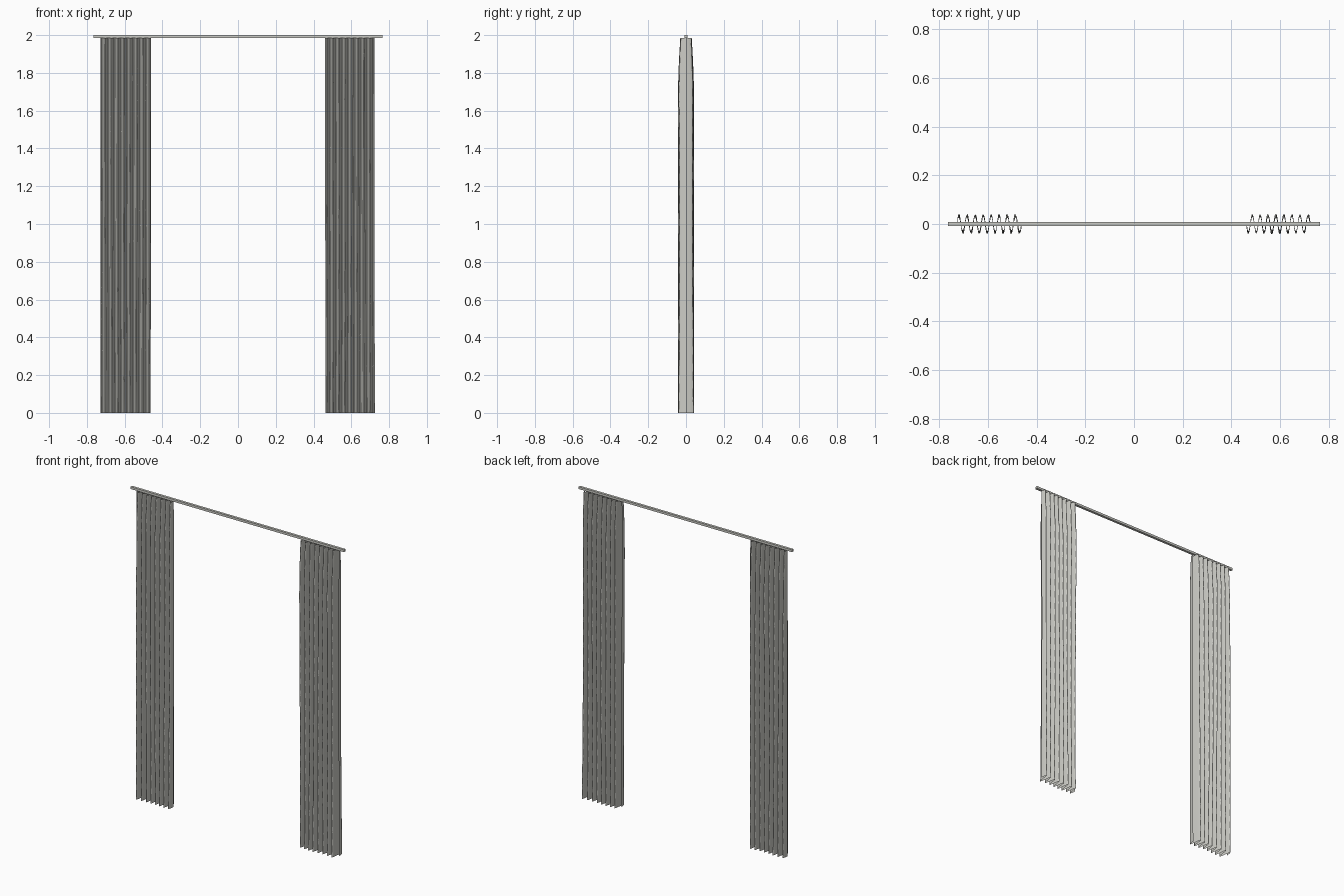
import bpy, bmesh, math

old = bpy.data.objects.get("Cube")
if old:
    bpy.data.objects.remove(old, do_unlink=True)


def material(name, color):
    mat = bpy.data.materials.new(name)
    mat.use_nodes = True
    mat.diffuse_color = color
    mat.node_tree.nodes["Principled BSDF"].inputs["Base Color"].default_value = color
    return mat


cloth = material("pale grey cloth", (0.6, 0.6, 0.56, 1))

WAVES, STEPS, ROWS = 8, 12, 24
TOP = 1.985


def fold_depth(z):
    # pleats are gathered at the rod and open out below it
    gather = min(1, (TOP - z) / 0.3)
    return 0.028 + 0.011 * math.sin(gather * math.pi / 2)


def curtain(name, side, outer, inner, phase):
    bm = bmesh.new()
    rows = []
    count = WAVES * STEPS
    for r in range(ROWS + 1):
        z = TOP * r / ROWS
        row = []
        for i in range(count + 1):
            t = i / count
            a = t * WAVES * math.tau
            # slow drift keeps the hanging folds slightly irregular
            drift = 0.003 * math.sin(2 * z + 5 * t + phase) * (TOP - z) / TOP
            vary = 1 + 0.08 * math.sin(9 * t + 2 * z + phase)
            x = side * (outer + (inner - outer) * t) + drift
            row.append(bm.verts.new((x, fold_depth(z) * vary * math.sin(a), z)))
        rows.append(row)
    for low, high in zip(rows, rows[1:]):
        for i in range(count):
            bm.faces.new((low[i], low[i + 1], high[i + 1], high[i]))
    if side > 0:
        bmesh.ops.reverse_faces(bm, faces=bm.faces[:])
    mesh = bpy.data.meshes.new(name)
    bm.to_mesh(mesh)
    bm.free()
    mesh.materials.append(cloth)
    mesh.shade_smooth()
    obj = bpy.data.objects.new(name, mesh)
    bpy.context.collection.objects.link(obj)


# pleated curtains, gathered to both sides
curtain("right_curtain", -1, 0.729, 0.461, 0)
curtain("left_curtain", 1, 0.723, 0.461, 2)

# square rod
bpy.ops.mesh.primitive_cube_add(size=1, location=(0, 0, 1.9925))
rod = bpy.context.object
rod.name = "curtain_rod"
rod.scale = (1.53, 0.016, 0.015)
bpy.ops.object.transform_apply(location=False, rotation=False, scale=True)
rod.data.materials.append(cloth)
